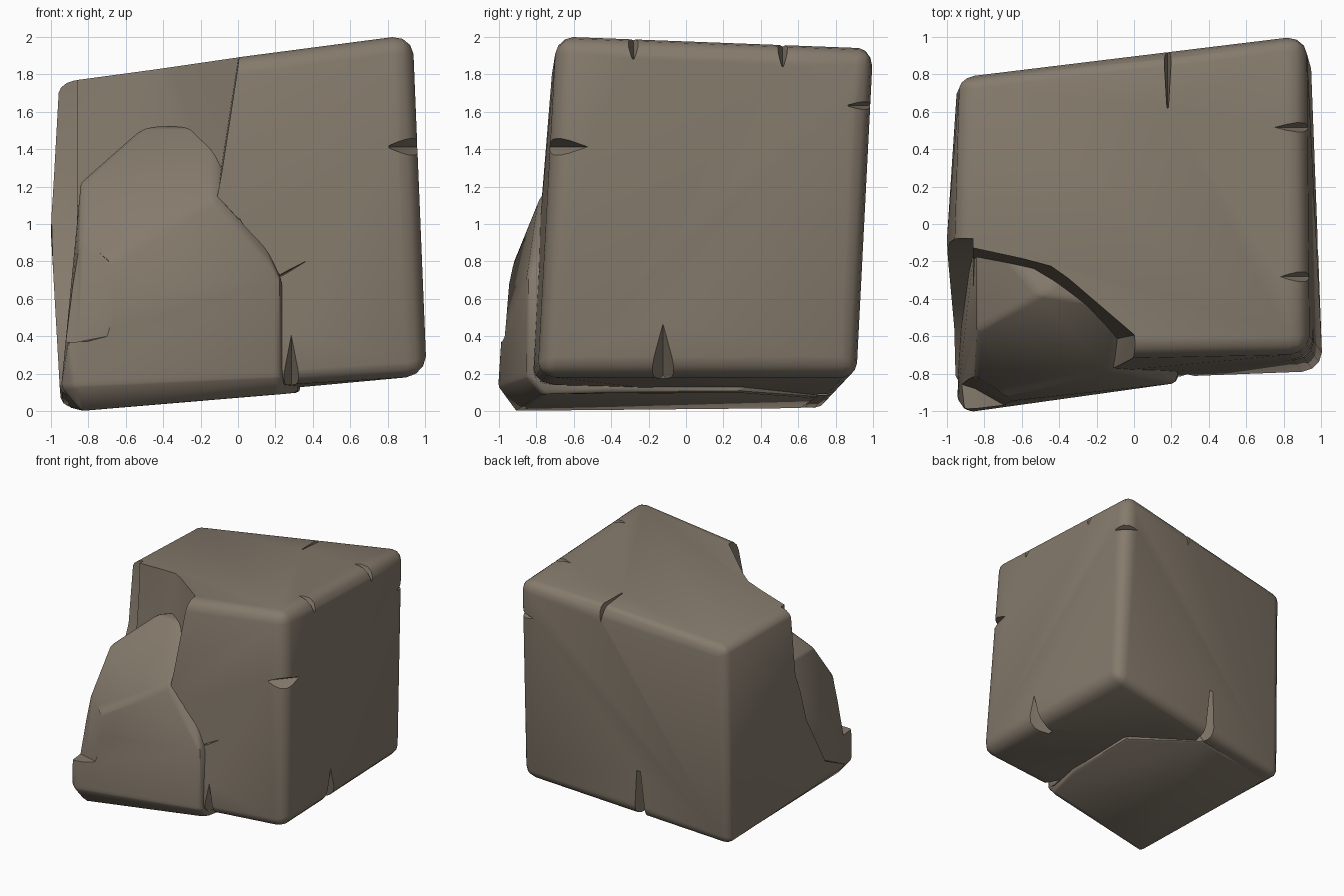
import bpy, bmesh, math
from mathutils import Vector

cube = bpy.data.objects.get("Cube")
if cube:
    bpy.data.objects.remove(cube, do_unlink=True)

stone = bpy.data.materials.new("grey_brown_stone")
stone.use_nodes = True
colour = (0.235, 0.195, 0.15, 1)
stone.diffuse_color = colour
bsdf = stone.node_tree.nodes["Principled BSDF"]
bsdf.inputs["Base Color"].default_value = colour
bsdf.inputs["Roughness"].default_value = 0.9


def hull(name, points):
    """Convex solid around a few points."""
    bm = bmesh.new()
    for p in points:
        bm.verts.new(p)
    bmesh.ops.convex_hull(bm, input=bm.verts)
    loose = [v for v in bm.verts if not v.link_faces]
    bmesh.ops.delete(bm, geom=loose, context="VERTS")
    bmesh.ops.dissolve_limit(bm, angle_limit=math.radians(1),
                             verts=bm.verts, edges=bm.edges)
    bmesh.ops.recalc_face_normals(bm, faces=bm.faces)
    # Sharp edges get rounded; those on the outer left are crisper
    weight = bm.edges.layers.float.new("bevel_weight_edge")
    for e in bm.edges:
        if e.calc_face_angle(0) > math.radians(25):
            e[weight] = 0.55 if all(v.co.x < -0.8 for v in e.verts) else 1
    mesh = bpy.data.meshes.new(name)
    bm.to_mesh(mesh)
    bm.free()
    obj = bpy.data.objects.new(name, mesh)
    bpy.context.collection.objects.link(obj)
    mesh.materials.append(stone)
    return obj


def apply_modifier(obj, mod):
    bpy.context.view_layer.objects.active = obj
    bpy.ops.object.modifier_apply(modifier=mod.name)


def round_edges(obj, width, segments):
    mod = obj.modifiers.new("rounding", "BEVEL")
    mod.width, mod.segments = width, segments
    mod.limit_method = "WEIGHT"
    apply_modifier(obj, mod)


def cut(obj, cutter):
    cutter.hide_render = True
    mod = obj.modifiers.new("cut", "BOOLEAN")
    mod.operation, mod.solver, mod.object = "DIFFERENCE", "EXACT", cutter
    apply_modifier(obj, mod)
    bpy.data.objects.remove(cutter, do_unlink=True)


def nick(obj, a, b, t, tip1, tip2, width):
    """V-shaped chip across the edge a-b, its tips reaching onto both faces."""
    a, b, tip1, tip2 = map(Vector, (a, b, tip1, tip2))
    p = a.lerp(b, t)
    along = (b - a).normalized() * width
    out = p - (tip1.normalized() + tip2.normalized()) * 0.08
    cut(obj, hull("chip_cutter", [out + along * 1.6, out - along * 1.6,
                                  p + tip1, p + tip2,
                                  p + along + tip1 * 0.2, p - along + tip1 * 0.2,
                                  p + along + tip2 * 0.2, p - along + tip2 * 0.2]))


# Main block, a slightly skewed cube
top_back_l, top_back_r = (-0.93, 0.785, 1.745), (0.92, 1.01, 1.95)
top_front_r, top_front_l = (0.935, -0.69, 2.015), (-0.975, -0.73, 1.765)
low_back_l, low_back_r = (-0.945, 0.75, 0.01), (0.945, 0.92, 0.19)
low_front_r, low_front_l = (1.01, -0.79, 0.19), (-0.95, -0.865, 0.07)
block = hull("main_block", [top_back_l, top_back_r, top_front_r, top_front_l,
                            low_back_l, low_back_r, low_front_r, low_front_l,
                            (-1.0, -0.08, 0.95)])
round_edges(block, 0.1, 3)

# Broken-off upper corner: flared hollow with a slanted wall and sloping floor
upper = [(-1.3, -0.02), (-0.9, -0.13), (-0.4, -0.22), (0.02, -0.59),
         (0.05, -1.3), (-1.3, -1.3)]
lower = [(-1.3, -0.06, 1.1), (-0.62, -0.25, 1.1), (-0.12, -0.62, 1.1),
         (-0.12, -1.3, 1.08), (-0.6, -1.3, 0.5), (-1.3, -1.3, 0.4)]
cut(block, hull("corner_cutter", lower + [(x, y, z) for x, y in upper
                                          for z in (2.0, 2.3)]))

# Curved break down the side face
side = [(-0.06, 2.2), (-0.1, 1.2), (-0.25, 0.75), (-0.55, 0.27),
        (-0.9, 0.1), (-1.3, 0.1), (-1.3, 2.2)]
cut(block, hull("side_cutter", [(x, y, z) for y, z in side for x in (-1.3, -0.86)]))

# Chips and cracks on the block edges
X, Y, Z = Vector((1, 0, 0)), Vector((0, 1, 0)), Vector((0, 0, 1))
nick(block, low_front_r, top_front_r, 0.67, -0.17 * X, 0.2 * Y, 0.055)
nick(block, top_front_r, top_back_r, 0.24, -0.17 * X, -0.13 * Z, 0.04)
nick(block, top_front_r, top_back_r, 0.71, -0.2 * X, -0.14 * Z, 0.035)
nick(block, low_back_r, top_back_r, 0.82, -0.15 * X, -0.14 * Y, 0.03)
nick(block, low_front_r, low_back_r, 0.39, 0.28 * Z, -0.25 * X, 0.06)
nick(block, top_back_l, top_back_r, 0.6, -0.36 * Y, -0.13 * Z, 0.018)
nick(block, low_back_l, low_back_r, 0.43, 0.58 * Z, -0.3 * Y, 0.04)
nick(block, low_front_l, low_front_r, 0.63, 0.28 * Z, 0.2 * Y, 0.04)

# Open crack where the slab meets the block
path = [(-0.12, 1.14), (0.0, 1.02), (0.12, 0.82), (0.22, 0.72), (0.38, 0.81)]
for (x1, z1), (x2, z2) in zip(path, path[1:]):
    depth = -0.78 if x2 > 0.3 else -0.75
    cut(block, hull("crack_cutter", [
        (x1, -0.71, z1), (x2, depth, z2),
        (x1 - 0.03, -0.95, z1 - 0.035), (x1 + 0.03, -0.95, z1 + 0.035),
        (x2 - 0.03, -0.95, z2 - 0.035), (x2 + 0.03, -0.95, z2 + 0.035)]))

# Sheared slab filling the lower front corner and the underside
slab = hull("cracked_slab", [
    (-0.945, -0.94, 0.13), (-0.87, -1.005, 0.13), (-0.84, -0.91, 0.0),
    (-0.91, -0.99, 0.34), (0.23, -0.85, 0.18), (0.23, -0.77, 0.09),
    (0.33, -0.35, 0.1), (0.34, 0.3, 0.1), (-0.15, 0.72, 0.07),
    (-0.9, 0.64, 0.015), (-0.85, -0.965, 0.7), (-0.84, -0.57, 1.22),
    (-0.5, -0.38, 1.52), (-0.12, -0.44, 1.52), (-0.12, -0.785, 1.14),
    (0.23, -0.85, 0.71), (-0.84, 0.0, 1.22), (-0.2, -0.1, 1.52)])
round_edges(slab, 0.03, 2)

# Shallow scooped bite above the slab's foot
cut(slab, hull("bite_cutter", [
    (-1.1, -0.8, 0.36), (-1.1, -1.2, 0.36), (-0.7, -1.2, 0.38),
    (-0.85, -0.88, 0.37), (-0.7, -0.965, 0.4), (-0.6, -0.97, 0.72),
    (-0.6, -1.2, 0.8), (-0.86, -0.8, 0.95), (-1.1, -0.8, 0.95),
    (-0.78, -0.89, 0.78)]))

for obj in (block, slab):
    bpy.ops.object.select_all(action="DESELECT")
    obj.select_set(True)
    bpy.context.view_layer.objects.active = obj
    bpy.ops.object.shade_smooth_by_angle(angle=math.radians(35))
